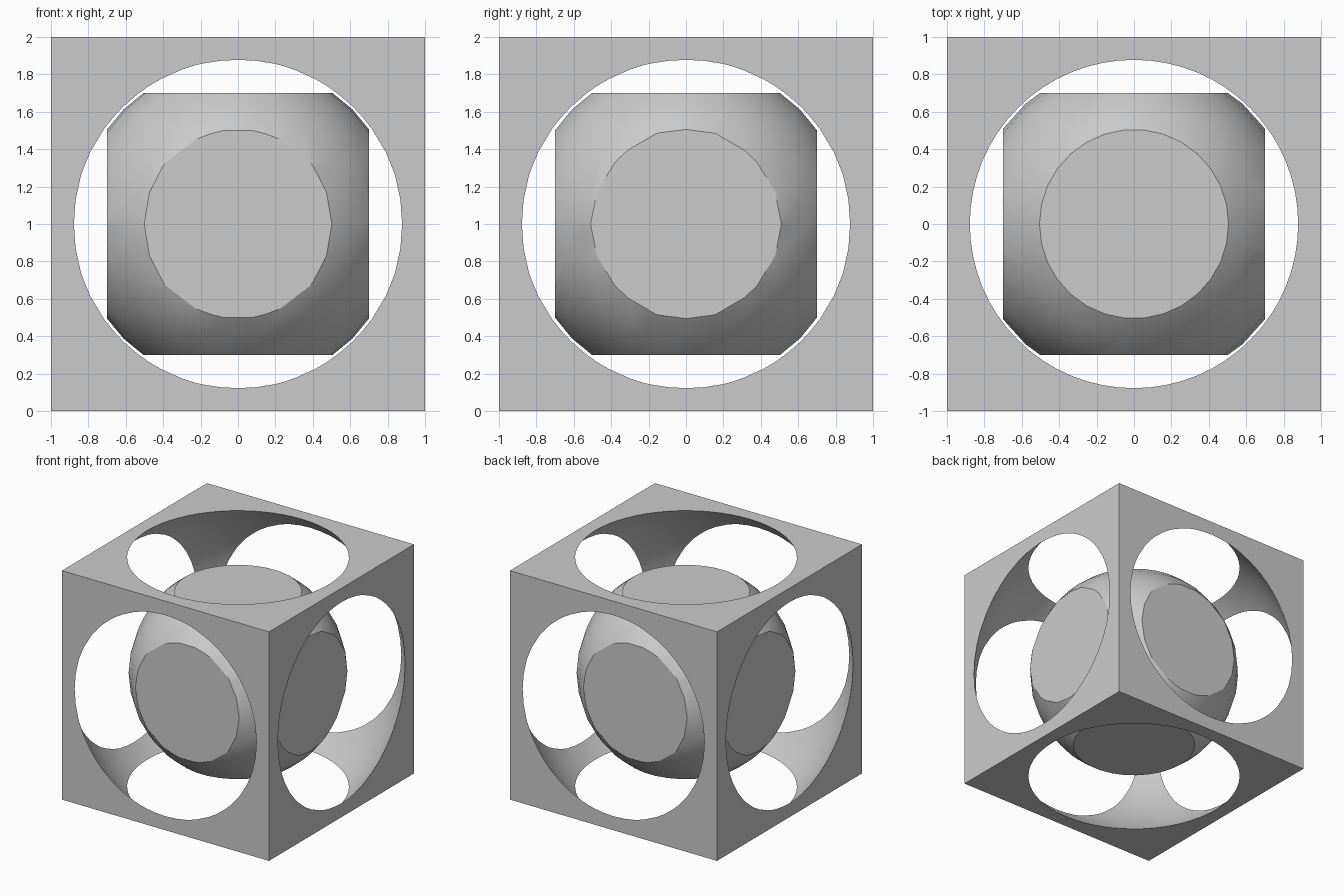
import bpy, bmesh, math
from mathutils import Matrix, Vector

default = bpy.data.objects.get("Cube")
if default:
    bpy.data.objects.remove(default, do_unlink=True)

CENTRE = Vector((0, 0, 1))
AXES = [Vector(v) for v in ((1, 0, 0), (0, 1, 0), (0, 0, 1))]

grey = bpy.data.materials.new("light_grey")
grey.use_nodes = True
colour = (0.6, 0.6, 0.6, 1)
grey.diffuse_color = colour
grey.node_tree.nodes["Principled BSDF"].inputs["Base Color"].default_value = colour


def make_object(name, bm):
    mesh = bpy.data.meshes.new(name)
    bm.to_mesh(mesh)
    bm.free()
    mesh.materials.append(grey)
    obj = bpy.data.objects.new(name, mesh)
    obj.location = CENTRE
    bpy.context.collection.objects.link(obj)
    return obj


def sphere(segments, rings, radius):
    bm = bmesh.new()
    bmesh.ops.create_uvsphere(bm, u_segments=segments, v_segments=rings, radius=radius,
                              matrix=Matrix.Rotation(math.pi / 2, 4, "Z"))
    return bm


def shade(obj, extent):
    """Flat on the outer planes, smooth on the round surface, crisp in between."""
    bm = bmesh.new()
    bm.from_mesh(obj.data)
    for face in bm.faces:
        face.smooth = not any(
            all(abs(abs(v.co[i]) - extent) < 1e-4 for v in face.verts) for i in range(3))
    for edge in bm.edges:
        edge.smooth = all(f.smooth for f in edge.link_faces)
    bm.to_mesh(obj.data)
    bm.free()


# Outer frame: cube hollowed by a large sphere that breaks through every face
bm = bmesh.new()
bmesh.ops.create_cube(bm, size=2)
frame = make_object("outer_frame", bm)
cutter = make_object("frame_cutter", sphere(64, 32, 1.332))
cutter.hide_render = True
cut = frame.modifiers.new("hollow", "BOOLEAN")
cut.operation = "DIFFERENCE"
cut.solver = "EXACT"
cut.object = cutter
bpy.context.view_layer.update()
hollow = bpy.data.meshes.new_from_object(
    frame.evaluated_get(bpy.context.evaluated_depsgraph_get()))
frame.modifiers.clear()
frame.data = hollow
hollow.name = "outer_frame"
hollow.materials.clear()
hollow.materials.append(grey)
bpy.data.objects.remove(cutter, do_unlink=True)
shade(frame, 1.0)

# Inner ball: sphere sliced flat on six sides
bm = sphere(30, 16, 0.866)
for axis in AXES:
    for side in (1, -1):
        result = bmesh.ops.bisect_plane(
            bm, geom=bm.verts[:] + bm.edges[:] + bm.faces[:], dist=1e-5,
            plane_co=axis * side * 0.7, plane_no=axis * side, clear_outer=True)
        rim = [e for e in result["geom_cut"] if isinstance(e, bmesh.types.BMEdge)]
        bmesh.ops.contextual_create(bm, geom=rim)
bmesh.ops.recalc_face_normals(bm, faces=bm.faces[:])
ball = make_object("inner_ball", bm)
shade(ball, 0.7)
